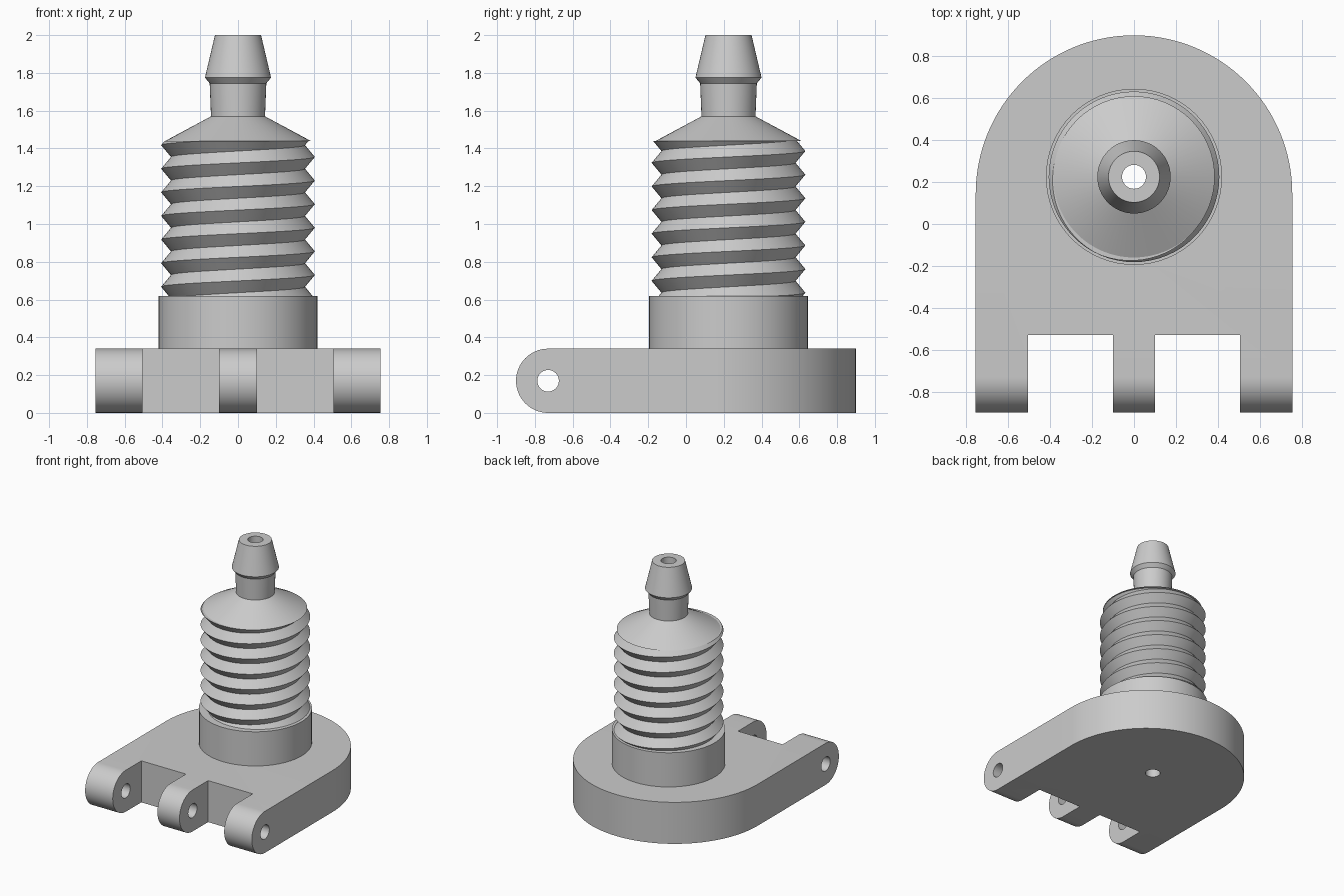
import bpy, bmesh, math

cube = bpy.data.objects.get("Cube")
if cube:
    bpy.data.objects.remove(cube, do_unlink=True)

AXIS_Y = 0.225          # centre of the threaded stem
BORE = 0.057
HEIGHT = 0.34           # plate thickness
RADIUS = HEIGHT / 2     # rounded hinge ends
PIN_Y = -0.9 + RADIUS
HALF_W = 0.755
ARC_Y = 0.9 - HALF_W


def make_object(name, bm):
    bmesh.ops.remove_doubles(bm, verts=bm.verts, dist=1e-5)
    bmesh.ops.recalc_face_normals(bm, faces=bm.faces)
    mesh = bpy.data.meshes.new(name)
    bm.to_mesh(mesh)
    bm.free()
    obj = bpy.data.objects.new(name, mesh)
    bpy.context.collection.objects.link(obj)
    return obj


def prism(name, outline, offset):
    """Extrude a closed outline of 3D points along an offset."""
    bm = bmesh.new()
    face = bm.faces.new([bm.verts.new(p) for p in outline])
    moved = bmesh.ops.extrude_face_region(bm, geom=[face])["geom"]
    verts = [g for g in moved if isinstance(g, bmesh.types.BMVert)]
    bmesh.ops.translate(bm, verts=verts, vec=offset)
    return make_object(name, bm)


def arc(cx, cy, r, start, end, steps):
    angles = [math.radians(start + (end - start) * i / steps) for i in range(steps + 1)]
    return [(cx + r * math.cos(a), cy + r * math.sin(a)) for a in angles]


def lathe(name, profile, segments=64):
    """Revolve a closed radius/height profile around the stem axis."""
    bm = bmesh.new()
    rings = []
    for i in range(segments):
        a = math.tau * i / segments
        rings.append([bm.verts.new((r * math.cos(a), AXIS_Y + r * math.sin(a), z))
                      for r, z in profile])
    n = len(profile)
    for i in range(segments):
        a, b = rings[i], rings[(i + 1) % segments]
        for k in range(n):
            bm.faces.new((a[k], b[k], b[(k + 1) % n], a[(k + 1) % n]))
    return make_object(name, bm)


def boolean(target, cutter, operation):
    cutter.hide_render = True
    mod = target.modifiers.new(operation.title(), "BOOLEAN")
    mod.operation = operation
    mod.solver = "EXACT"
    mod.object = cutter
    bpy.context.view_layer.objects.active = target
    bpy.ops.object.modifier_apply(modifier=mod.name)
    bpy.data.objects.remove(cutter, do_unlink=True)


def smooth(obj, angle=30):
    bpy.ops.object.select_all(action="DESELECT")
    obj.select_set(True)
    bpy.context.view_layer.objects.active = obj
    bpy.ops.object.shade_smooth_by_angle(angle=math.radians(angle))


# Hinge plate: rounded back in plan, rounded front edge in side profile
plan = [(-HALF_W, -1), (HALF_W, -1)] + arc(0, ARC_Y, HALF_W, 0, 180, 64)
plate = prism("hinge_plate", [(x, y, -0.1) for x, y in plan], (0, 0, HEIGHT + 0.2))
side = [(1, 0), (1, HEIGHT)] + arc(PIN_Y, RADIUS, RADIUS, 90, 270, 32)
boolean(plate, prism("side_cutter", [(-1, y, z) for y, z in side], (2, 0, 0)), "INTERSECT")

# Two slots leave three hinge fingers
for s in (-1, 1):
    slot = [(s * 0.1, -1.1), (s * 0.505, -1.1), (s * 0.505, -0.53), (s * 0.1, -0.53)]
    boolean(plate, prism("slot_cutter", [(x, y, -0.1) for x, y in slot], (0, 0, 0.6)),
            "DIFFERENCE")

# Pin hole across the fingers and bore up through the plate
pin = arc(PIN_Y, RADIUS, BORE, 0, 360, 32)[:-1]
boolean(plate, prism("pin_cutter", [(-1, y, z) for y, z in pin], (2, 0, 0)), "DIFFERENCE")
bore = arc(0, AXIS_Y, BORE, 0, 360, 64)[:-1]
boolean(plate, prism("bore_cutter", [(x, y, -0.1) for x, y in bore], (0, 0, 0.6)),
        "DIFFERENCE")
smooth(plate)

# Collar, core, shoulder cone and hose barb in one hollow revolved piece
BOTTOM, TOP, CORE = 0.62, 1.44, 0.33
stem = lathe("barbed_stem", [
    (BORE, HEIGHT), (0.42, HEIGHT), (0.42, BOTTOM), (CORE, BOTTOM), (CORE, TOP),
    (0.385, TOP), (0.143, 1.57), (0.15, 1.745), (0.175, 1.775), (0.122, 2), (BORE, 2)])
smooth(stem)

# Helical V thread, cut off flat at both ends
PITCH, CREST, DEPTH, SEGMENTS = 0.125, 0.407, 0.052, 64
PHASE = 1.355           # height of one crest on the +x side


def thread_radius(z, turn):
    t = ((z - PHASE) / PITCH - turn) % 1
    return CREST - DEPTH * (1 - abs(2 * t - 1))


bm = bmesh.new()
columns = []
for j in range(SEGMENTS + 1):
    turn = j / SEGMENTS
    a = math.tau * turn
    points = [(CORE, BOTTOM)]
    for k in range(-16, 4):
        z = min(TOP, max(BOTTOM, PHASE + PITCH * (k / 2 + turn)))
        points.append((thread_radius(z, turn), z))
    points.append((CORE, TOP))
    columns.append([bm.verts.new((r * math.cos(a), AXIS_Y + r * math.sin(a), z))
                    for r, z in points])
for a, b in zip(columns, columns[1:]):
    for k in range(len(a) - 1):
        bm.faces.new((a[k], b[k], b[k + 1], a[k + 1]))
smooth(make_object("screw_thread", bm))
